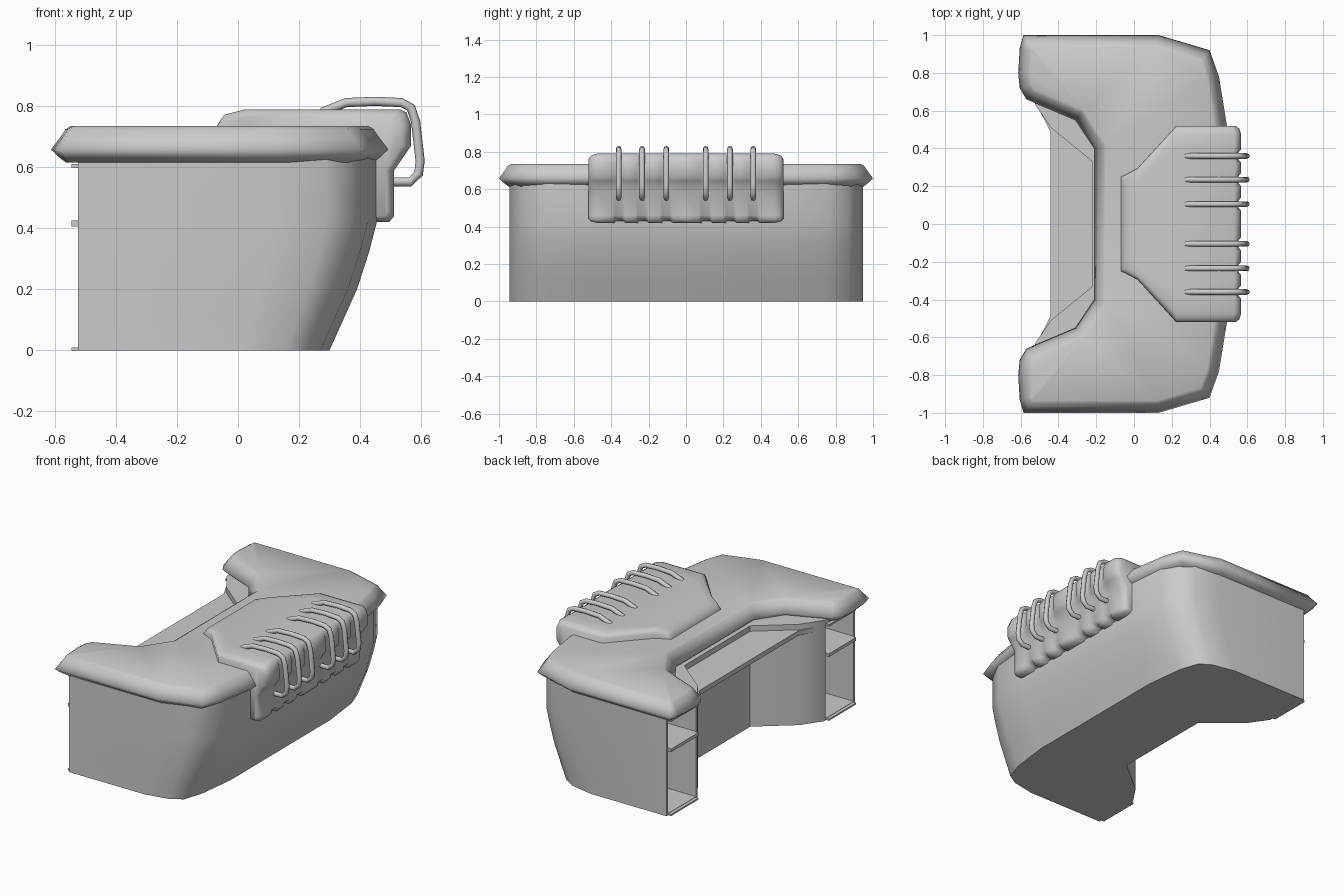
import bpy, bmesh, math
from mathutils import Vector

if "Cube" in bpy.data.objects:
    bpy.data.objects.remove(bpy.data.objects["Cube"])


def finish(name, bm, angle=40):
    bmesh.ops.remove_doubles(bm, verts=bm.verts, dist=1e-5)
    bmesh.ops.recalc_face_normals(bm, faces=bm.faces)
    me = bpy.data.meshes.new(name)
    bm.to_mesh(me)
    bm.free()
    ob = bpy.data.objects.new(name, me)
    bpy.context.collection.objects.link(ob)
    smooth(ob, angle)
    return ob


def smooth(ob, angle):
    bpy.ops.object.select_all(action='DESELECT')
    ob.select_set(True)
    bpy.context.view_layer.objects.active = ob
    bpy.ops.object.shade_smooth_by_angle(angle=math.radians(angle))


def loft(name, rings, angle=40):
    """Join equal-length closed rings of 3D points, capping both ends."""
    bm = bmesh.new()
    vs = [[bm.verts.new(p) for p in r] for r in rings]
    n = len(vs[0])
    for a, b in zip(vs, vs[1:]):
        for i in range(n):
            j = (i + 1) % n
            bm.faces.new((a[i], a[j], b[j], b[i]))
    caps = [bm.faces.new(vs[0]), bm.faces.new(vs[-1])]
    bmesh.ops.triangulate(bm, faces=caps)
    return finish(name, bm, angle)


def mirror_y(half):
    return half + [(x, -y) for x, y in reversed(half)]


def inset(poly, d):
    """Mitred inward offset of a clockwise outline."""
    out = []
    for i, p in enumerate(poly):
        p, a, b = Vector(p), Vector(poly[i - 1]), Vector(poly[(i + 1) % len(poly)])
        e1, e2 = (p - a).normalized(), (b - p).normalized()
        n1, n2 = Vector((e1.y, -e1.x)), Vector((e2.y, -e2.x))
        out.append(p + (n1 + n2) * d / (1 + n1.dot(n2)))
    return out


def box(name, lo, hi):
    (x0, y0, z0), (x1, y1, z1) = lo, hi
    plan = [(x0, y0), (x1, y0), (x1, y1), (x0, y1)]
    return loft(name, [[(x, y, z) for x, y in plan] for z in (z0, z1)])


# Body: U-shaped plan whose front leans back towards the floor
rings = []
for z, s in ((0, .155), (.1, .11), (.2, .065), (.32, .026), (.42, 0), (.64, 0)):
    half = [(-.22, .33), (-.44, .51), (-.525, .635), (-.525, .945), (.13 - s * .8, .945),
            (.29 - s * .85, .915), (.37 - s * .9, .87), (.425 - s, .75), (.455 - s, .5)]
    rings.append([(x, y, z) for x, y in mirror_y(half)])
body = loft("counter_body", rings, 50)

# Open storage compartments in the two back ends
for side in (-1, 1):
    for z0, z1 in ((.012, .405), (.425, .6)):
        ys = sorted((side * .65, side * .932))
        cut = box("compartment_cutter", (-.7, ys[0], z0), (0, ys[1], z1))
        cut.hide_render = True
        mod = body.modifiers.new("compartment", 'BOOLEAN')
        mod.operation, mod.solver, mod.object = 'DIFFERENCE', 'EXACT', cut
        bpy.context.view_layer.objects.active = body
        bpy.ops.object.modifier_apply(modifier=mod.name)
        bpy.data.objects.remove(cut)
smooth(body, 50)

# Shelf boards projecting slightly from the back
for side in (-1, 1):
    ys = sorted((side * .655, side * .928))
    for z0, z1 in ((0, .01), (.405, .425), (.597, .61)):
        box("shelf_board", (-.545, ys[0], z0), (-.3, ys[1], z1))

# Countertop with a pointed rounded lip
top = mirror_y([(-.21, .4), (-.31, .55), (-.57, .66), (-.605, .72), (-.613, .8), (-.605, .93),
                (-.585, 1), (.13, 1), (.4, .92), (.45, .78), (.492, .52)])
lip = [(.05, .615), (.03, .63), (0, .658), (.035, .705), (.048, .725), (.065, .735)]
loft("countertop", [[(p[0], p[1], z) for p in inset(top, d)] for d, z in lip], 100)

# Lower work surface across the recess, swept along y
rings = []
for y, xb in ((-.62, -.51), (-.49, -.443), (.49, -.443), (.62, -.51)):
    rings.append([(xb, y, .605), (xb, y, .575), (xb + .03, y, .56), (-.15, y, .56), (-.15, y, .605)])
loft("inner_desk", rings)

# Front guard: side profile (x, z, half width, groove depth), swept across y
bars = (.105, .235, .36)
prof = [(-.07, .70, .25, 0), (-.07, .735, .25, 0), (-.045, .772, .26, 0), (.02, .789, .295, 0),
        (.225, .79, .52, 0), (.53, .79, .52, 0), (.552, .78, .52, .006), (.567, .74, .52, .014),
        (.567, .67, .52, .014), (.55, .645, .52, .01), (.512, .59, .52, 0), (.512, .46, .52, 0),
        (.512, .44, .52, .03), (.495, .42, .52, .03), (.44, .42, .52, 0), (.42, .70, .52, 0),
        (.225, .70, .52, 0), (.02, .70, .295, 0), (-.045, .70, .26, 0)]
stations = [(0, 0, 0)]
for b in bars:
    stations += [(b - .035, 0, 0), (b - .018, 1, 0), (b + .018, 1, 0), (b + .035, 0, 0)]
stations += [(.475, 0, 0), (.505, 0, .35), (.52, 0, 1)]
stations = [(-y, g, c) for y, g, c in reversed(stations[1:])] + stations
rings = []
for y, g, c in stations:
    ring = []
    for x, z, w, depth in prof:
        if x > .48:
            x -= .028 * c
        if z > .74:
            z -= .025 * c
        if z < .43:
            z += .02 * c + (.015 * g if depth else 0)
        ring.append((x - depth * g, y * w / .52, z))
    rings.append(ring)
loft("front_guard", rings, 60)

# Bent tubular bars over the guard
path = [(.275, .78), (.30, .79), (.355, .812), (.45, .816), (.535, .812), (.567, .795), (.582, .75),
        (.597, .62), (.592, .58), (.565, .552), (.48, .552)]
for side in (-1, 1):
    for b in bars:
        rings = []
        for i, (x, z) in enumerate(path):
            a, c = path[max(i - 1, 0)], path[min(i + 1, len(path) - 1)]
            t = Vector((c[0] - a[0], c[1] - a[1])).normalized()
            ring = []
            for k in range(8):
                u = k * math.tau / 8
                r = .015 * math.cos(u)
                ring.append((x - t.y * r, side * b + .015 * math.sin(u), z + t.x * r))
            rings.append(ring)
        loft("guard_bar", rings, 60)
